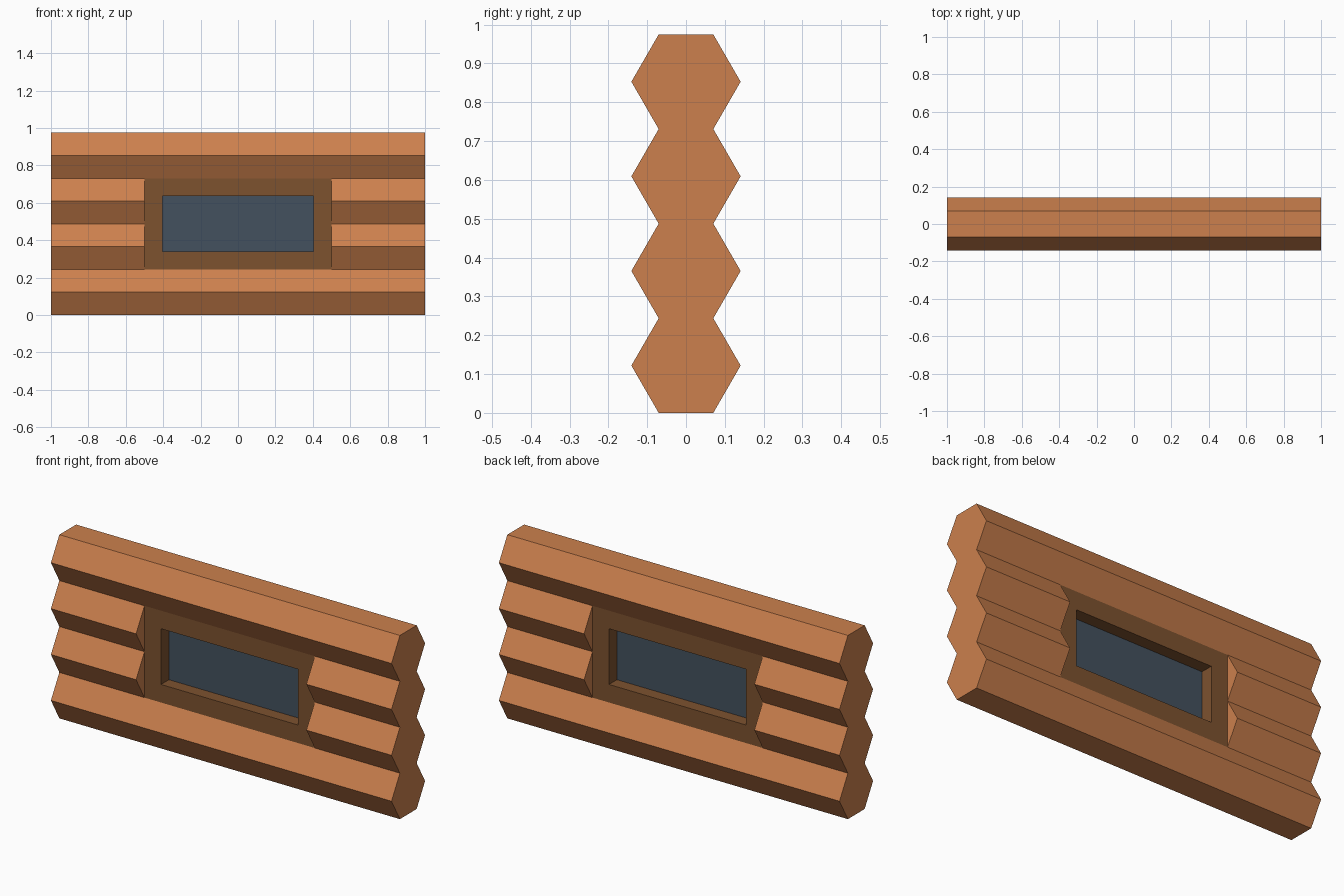
import bpy, bmesh, math

cube = bpy.data.objects.get("Cube")
if cube:
    bpy.data.objects.remove(cube, do_unlink=True)


def linear(c):
    c /= 255
    return c / 12.92 if c <= 0.04045 else ((c + 0.055) / 1.055) ** 2.4


def material(name, *rgb):
    mat = bpy.data.materials.new(name)
    mat.use_nodes = True
    colour = [linear(c) for c in rgb] + [1]
    mat.diffuse_color = colour
    mat.node_tree.nodes["Principled BSDF"].inputs["Base Color"].default_value = colour
    return mat


log_wood = material("log wood", 204, 128, 77)
frame_wood = material("dark frame wood", 125, 82, 47)
pane_blue = material("window blue", 68, 81, 94)


def finish(name, bm, mat):
    bmesh.ops.recalc_face_normals(bm, faces=bm.faces)
    mesh = bpy.data.meshes.new(name)
    bm.to_mesh(mesh)
    bm.free()
    mesh.materials.append(mat)
    obj = bpy.data.objects.new(name, mesh)
    bpy.context.collection.objects.link(obj)
    return obj


LOG_H = 0.2437                    # flat-to-flat height of a six-sided log
RADIUS = LOG_H / math.sqrt(3)
HALF_DEPTH = RADIUS / 2           # depth of the groove between logs
FRAME_X = 0.5
OPEN_X, OPEN_Z = 0.403, 0.148     # half size of the window opening
MID_Z = 2 * LOG_H


def add_log(name, x0, x1, z):
    bm = bmesh.new()
    ring = [bm.verts.new((x0, RADIUS * math.cos(math.radians(60 * i)),
                          z + RADIUS * math.sin(math.radians(60 * i))))
            for i in range(6)]
    face = bm.faces.new(ring)
    end = bmesh.ops.extrude_face_region(bm, geom=[face], use_keep_orig=True)
    verts = [v for v in end["geom"] if isinstance(v, bmesh.types.BMVert)]
    bmesh.ops.translate(bm, verts=verts, vec=(x1 - x0, 0, 0))
    finish(name, bm, log_wood)


# Full logs above and below, short logs on either side of the window
add_log("bottom_log", -1, 1, LOG_H * 0.5)
add_log("top_log", -1, 1, LOG_H * 3.5)
for level, z in (("lower", LOG_H * 1.5), ("upper", LOG_H * 2.5)):
    add_log(level + "_right_log", -1, -FRAME_X, z)
    add_log(level + "_left_log", FRAME_X, 1, z)

# Window frame: a rectangular ring through the wall
bm = bmesh.new()


def rectangle(hx, hz, y):
    return [bm.verts.new((sx * hx, y, MID_Z + sz * hz))
            for sx, sz in ((-1, -1), (1, -1), (1, 1), (-1, 1))]


loops = [rectangle(FRAME_X, LOG_H, -HALF_DEPTH),
         rectangle(OPEN_X, OPEN_Z, -HALF_DEPTH),
         rectangle(OPEN_X, OPEN_Z, HALF_DEPTH),
         rectangle(FRAME_X, LOG_H, HALF_DEPTH)]
for k in range(4):
    a, b = loops[k], loops[(k + 1) % 4]
    for i in range(4):
        j = (i + 1) % 4
        bm.faces.new((a[i], a[j], b[j], b[i]))
finish("window_frame", bm, frame_wood)

# Window pane in the middle of the opening
bm = bmesh.new()
bmesh.ops.create_cube(bm, size=1)
bmesh.ops.scale(bm, verts=bm.verts, vec=(2 * OPEN_X, 0.008, 2 * OPEN_Z))
bmesh.ops.translate(bm, verts=bm.verts, vec=(0, 0, MID_Z))
finish("window_pane", bm, pane_blue)
